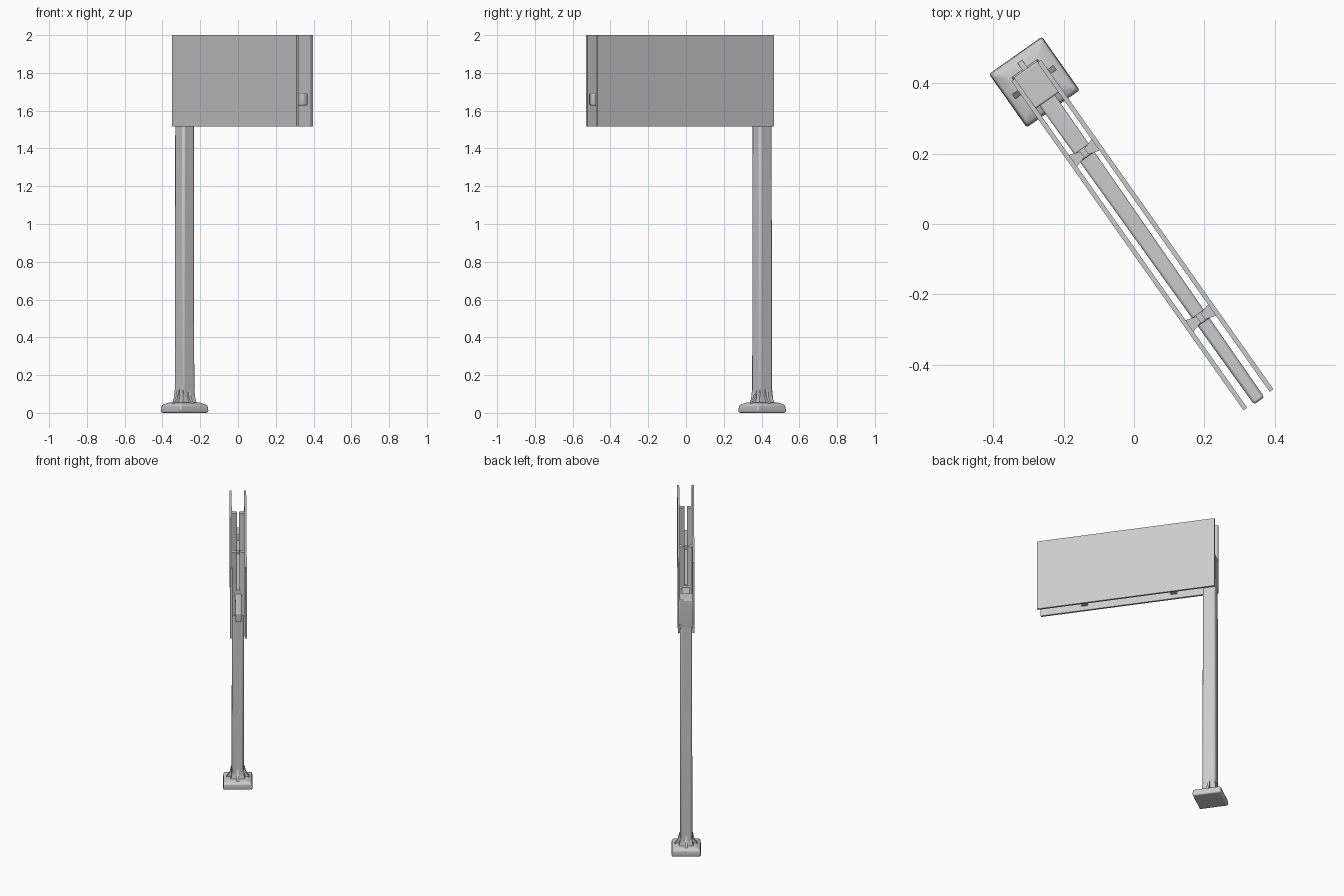
import bpy, bmesh, math
from mathutils import Matrix

cube = bpy.data.objects.get("Cube")
if cube:
    bpy.data.objects.remove(cube, do_unlink=True)

grey = bpy.data.materials.new("plain_grey")
grey.use_nodes = True
COLOR = (0.6, 0.6, 0.6, 1)
grey.diffuse_color = COLOR
grey.node_tree.nodes["Principled BSDF"].inputs["Base Color"].default_value = COLOR

# Local frame: origin at the post foot, x along the arm, y across the panels
PLACE = Matrix.Translation((-0.283, 0.403, 0)) @ Matrix.Rotation(math.radians(-54.8), 4, 'Z')


def finish(name, bm, bevel=0, segments=2):
    bmesh.ops.recalc_face_normals(bm, faces=bm.faces)
    mesh = bpy.data.meshes.new(name)
    bm.to_mesh(mesh)
    bm.free()
    mesh.materials.append(grey)
    obj = bpy.data.objects.new(name, mesh)
    bpy.context.collection.objects.link(obj)
    obj.matrix_world = PLACE
    if bevel:
        mod = obj.modifiers.new("soft_edges", 'BEVEL')
        mod.width, mod.segments = bevel, segments
    bpy.ops.object.select_all(action='DESELECT')
    bpy.context.view_layer.objects.active = obj
    obj.select_set(True)
    bpy.ops.object.shade_smooth_by_angle(angle=math.radians(35))
    return obj


def loft(name, sections, bevel=0, axis='Z'):
    """Rectangular sections (position, centre a, centre b, half a, half b) joined into a solid."""
    bm = bmesh.new()
    rings = []
    for p, ca, cb, a, b in sections:
        corners = [(ca + sx * a, cb + sy * b) for sx, sy in ((-1, -1), (1, -1), (1, 1), (-1, 1))]
        rings.append([bm.verts.new((u, v, p) if axis == 'Z' else (p, u, v)) for u, v in corners])
    for low, high in zip(rings, rings[1:]):
        for i in range(4):
            j = (i + 1) % 4
            bm.faces.new((low[i], low[j], high[j], high[i]))
    bm.faces.new(rings[0])
    bm.faces.new(rings[-1])
    return finish(name, bm, bevel)


def prism(name, outline, thickness, turn=0):
    """Plate with an (x, z) outline, centred on y = 0 and turned about z."""
    bm = bmesh.new()
    face = bm.faces.new([bm.verts.new((x, -thickness / 2, z)) for x, z in outline])
    ext = bmesh.ops.extrude_face_region(bm, geom=[face])
    moved = [g for g in ext["geom"] if isinstance(g, bmesh.types.BMVert)]
    bmesh.ops.translate(bm, verts=moved, vec=(0, thickness, 0))
    bmesh.ops.rotate(bm, verts=bm.verts, matrix=Matrix.Rotation(turn, 3, 'Z'))
    return finish(name, bm)


# Foot block with a sloping top, and the collar that flares into the post
loft("base", [(0, 0, 0, 0.089, 0.089), (0.012, 0, 0, 0.093, 0.092),
              (0.042, 0, 0, 0.089, 0.088), (0.056, 0, 0, 0.06, 0.058)], 0.006)
loft("base_collar", [(0.05, 0, 0, 0.05, 0.047), (0.07, 0, 0, 0.044, 0.04),
                     (0.12, 0, 0, 0.04, 0.036)])

# Gussets around the foot of the post
for i in range(4):
    prism(f"base_gusset_{i + 1}", [(0.03, 0.045), (0.073, 0.045), (0.068, 0.06),
                                   (0.052, 0.08), (0.042, 0.125), (0.03, 0.125)],
          0.016, i * math.pi / 2)

# Upright post and the head that carries the arm
loft("post", [(0.05, 0, 0, 0.043, 0.039), (1.6, 0, 0, 0.041, 0.037)], 0.012)
loft("post_head", [(1.54, 0.005, 0, 0.044, 0.038), (1.58, 0.01, 0, 0.054, 0.043),
                   (1.745, 0.01, 0, 0.054, 0.043)], 0.005)

# Tapering horizontal arm
loft("arm", [(0.03, 0, 1.66, 0.027, 0.045), (1.108, 0, 1.66, 0.018, 0.033)], 0.007, 'X')

for side, label in ((-1, "front"), (1, "back")):
    # Display panels
    loft(label + "_panel", [(1.515, 0.532, side * 0.0455, 0.572, 0.0065),
                            (2.0, 0.532, side * 0.0455, 0.572, 0.0065)])
    for n, x in enumerate((0.246, 0.82), 1):
        # Bracket uprights, wider where they meet the panel
        bm = bmesh.new()
        plan = [(x - 0.02, side * 0.04), (x + 0.02, side * 0.04),
                (x + 0.01, side * 0.007), (x - 0.01, side * 0.007)]
        face = bm.faces.new([bm.verts.new((px, py, 1.545)) for px, py in plan])
        ext = bmesh.ops.extrude_face_region(bm, geom=[face])
        moved = [g for g in ext["geom"] if isinstance(g, bmesh.types.BMVert)]
        bmesh.ops.translate(bm, verts=moved, vec=(0, 0, 0.438))
        finish(f"{label}_bracket_{n}", bm)

# Clamps holding the brackets to the arm
for n, x in enumerate((0.246, 0.82), 1):
    loft(f"arm_clamp_{n}", [(1.6, x, 0, 0.014, 0.03), (1.715, x, 0, 0.014, 0.03)], 0.004)
